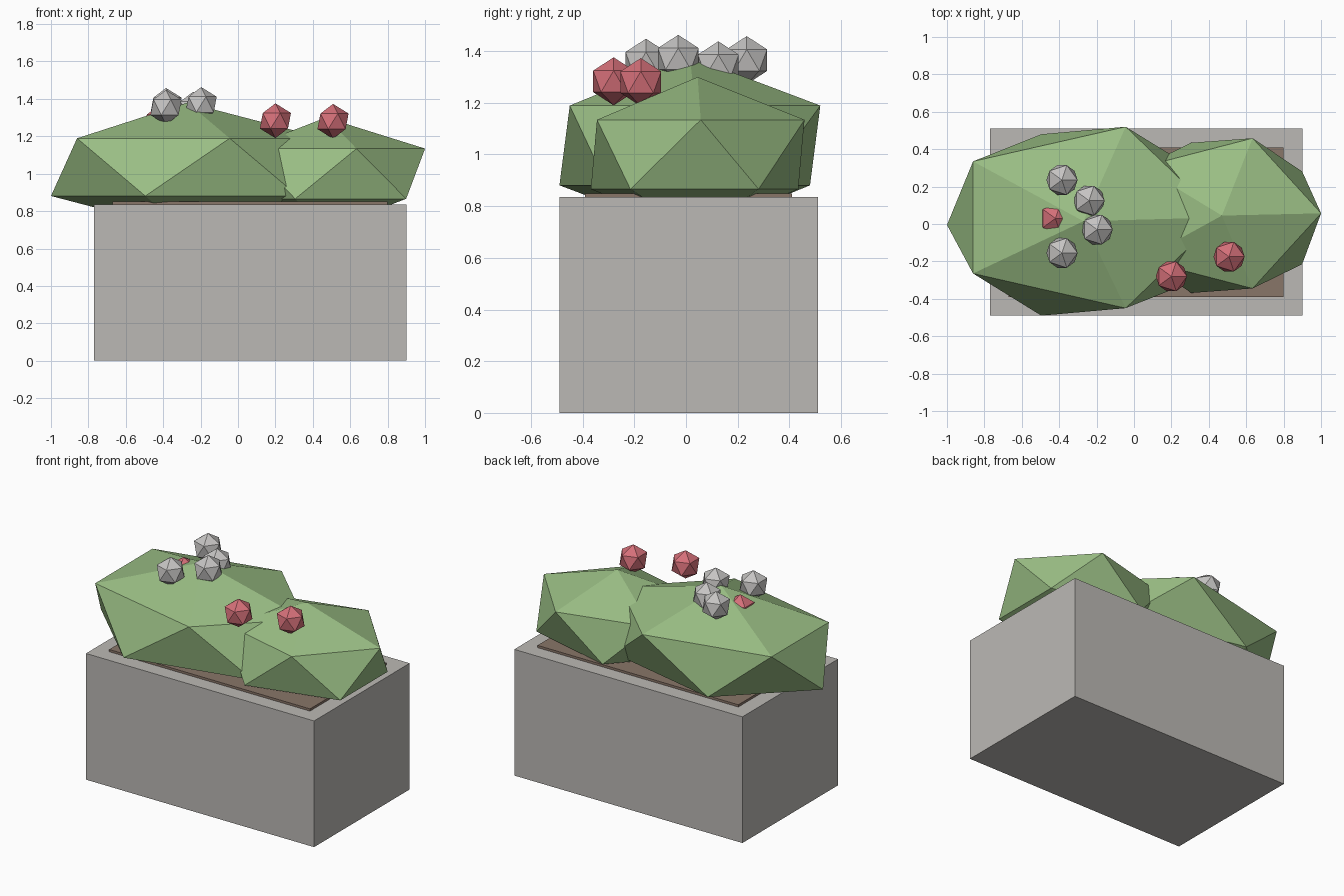
import bpy
import bmesh
from mathutils import Matrix, Vector

cube = bpy.data.objects.get("Cube")
if cube:
    bpy.data.objects.remove(cube, do_unlink=True)


def material(name, rgb):
    mat = bpy.data.materials.new(name)
    mat.use_nodes = True
    color = (*rgb, 1)
    mat.diffuse_color = color
    bsdf = next(n for n in mat.node_tree.nodes if n.type == 'BSDF_PRINCIPLED')
    bsdf.inputs["Base Color"].default_value = color
    return mat


stone = material("stone_grey", (.5, .485, .46))
soil = material("soil_brown", (.25, .18, .14))
leaf = material("leaf_green", (.32, .51, .23))
red = material("flower_red", (.66, .16, .19))
pale = material("flower_grey", (.56, .55, .54))


def finish(name, bm, mat):
    mesh = bpy.data.meshes.new(name)
    bm.to_mesh(mesh)
    bm.free()
    mesh.materials.append(mat)
    obj = bpy.data.objects.new(name, mesh)
    bpy.context.collection.objects.link(obj)


def box(name, low, high, mat):
    low, high = Vector(low), Vector(high)
    bm = bmesh.new()
    bmesh.ops.create_cube(bm, size=1)
    bmesh.ops.scale(bm, vec=high - low, verts=bm.verts)
    bmesh.ops.translate(bm, vec=(low + high) / 2, verts=bm.verts)
    finish(name, bm, mat)


def ball(name, center, radii, mat, lean=0):
    """Twenty-sided ball; lean slides its two rings apart in y."""
    bm = bmesh.new()
    bmesh.ops.create_icosphere(bm, subdivisions=1, radius=1)
    rings = [v for v in bm.verts if abs(v.co.z) < .9]
    bmesh.ops.transform(bm, matrix=Matrix.Diagonal((*radii, 1)), verts=bm.verts)
    for v in rings:
        v.co.y += lean if v.co.z > 0 else -lean
    bmesh.ops.translate(bm, vec=center, verts=bm.verts)
    finish(name, bm, mat)


# Planter and soil
box("planter", (-.77, -.49, 0), (.9, .51, .835), stone)
box("soil", (-.67, -.39, .8), (.8, .41, .85), soil)

# Bushes
ball("large_bush", (-.27, .015, 1.035), (.816, .57, .345), leaf, lean=.02)
ball("small_bush", (.47, .045, 1.0), (.593, .472, .3), leaf, lean=.012)

# Flowers
SIZE = (.093,) * 3
for i, spot in enumerate([(.2, -.28, 1.283), (.508, -.175, 1.28), (-.42, .03, 1.275)]):
    ball(f"red_flower_{i}", spot, SIZE, red)
for i, spot in enumerate([(-.385, .235, 1.365), (-.24, .125, 1.345),
                          (-.197, -.03, 1.37), (-.385, -.155, 1.355)]):
    ball(f"grey_flower_{i}", spot, SIZE, pale)
